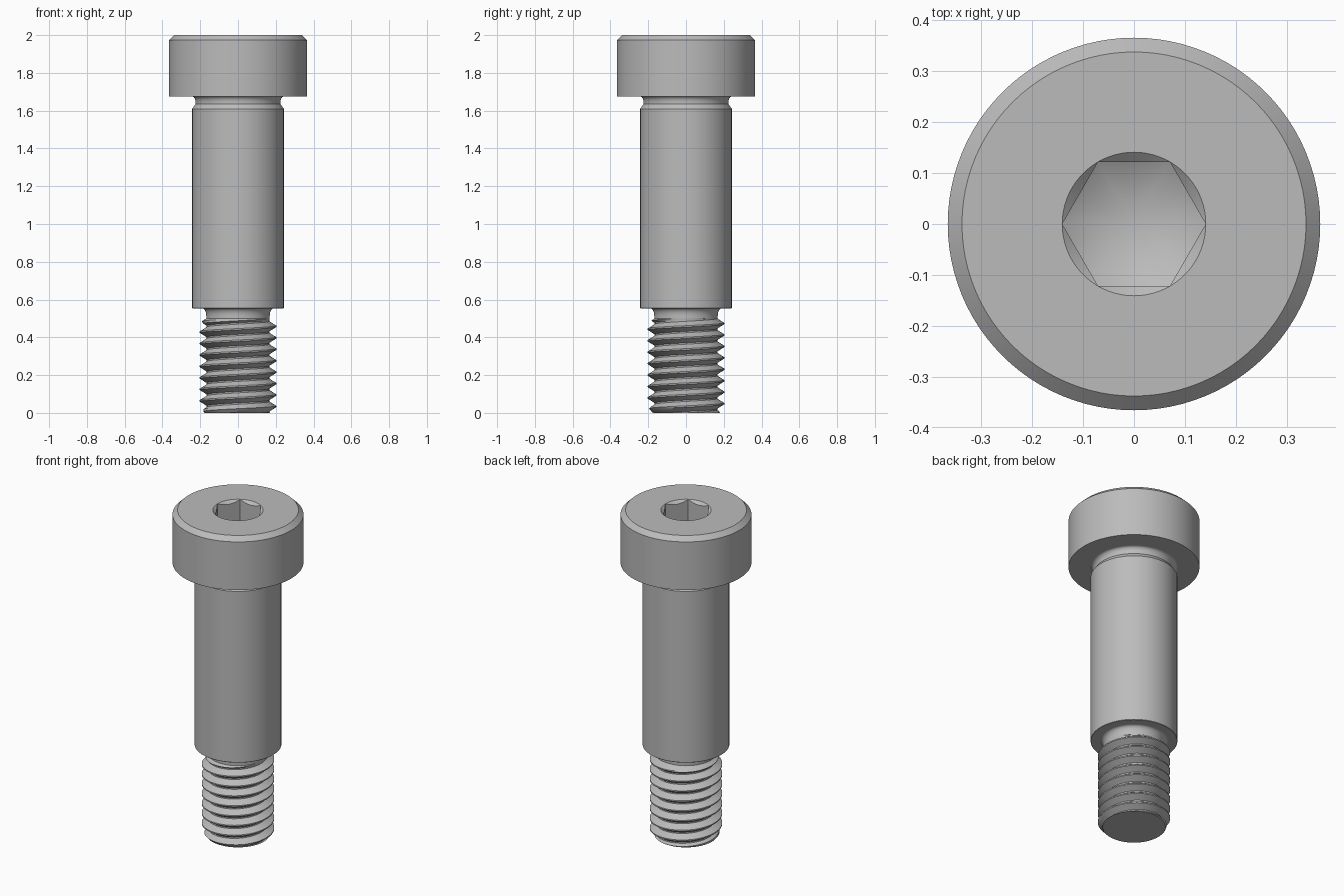
import bpy
import bmesh
import math

if "Cube" in bpy.data.objects:
    bpy.data.objects.remove(bpy.data.objects["Cube"], do_unlink=True)

SEG = 96
TAU = 2 * math.pi

steel = bpy.data.materials.new("plain steel grey")
steel.use_nodes = True
GREY = (0.5, 0.5, 0.5, 1)
steel.diffuse_color = GREY
steel.node_tree.nodes["Principled BSDF"].inputs["Base Color"].default_value = GREY


def make_part(name, rings, sharp=30):
    """Skin a stack of rings, ordered bottom to top; a ring maps an angle to (radius, z)."""
    bm = bmesh.new()
    rows = []
    for ring in rings:
        row = []
        for i in range(SEG):
            a = TAU * i / SEG
            r, z = ring(a)
            row.append(bm.verts.new((r * math.cos(a), r * math.sin(a), z)))
        rows.append(row)
    for low, high in zip(rows, rows[1:]):
        for i in range(SEG):
            j = (i + 1) % SEG
            bm.faces.new((low[i], low[j], high[j], high[i]))
    finish(name, bm, sharp)


def finish(name, bm, sharp):
    bmesh.ops.remove_doubles(bm, verts=bm.verts, dist=0.00005)
    mesh = bpy.data.meshes.new(name)
    bm.to_mesh(mesh)
    bm.free()
    mesh.materials.append(steel)
    obj = bpy.data.objects.new(name, mesh)
    bpy.context.collection.objects.link(obj)
    bpy.ops.object.select_all(action="DESELECT")
    obj.select_set(True)
    bpy.context.view_layer.objects.active = obj
    bpy.ops.object.shade_smooth_by_angle(angle=math.radians(sharp))


def circle(r, z):
    return lambda a: (r, z)


def fillet(r, z, size_r, size_z, steps=6):
    """Concave quarter curve rising from a neck of radius r to a wider face."""
    turns = [math.pi / 2 * i / steps for i in range(steps + 1)]
    return [circle(r + size_r * (1 - math.cos(t)), z + size_z * math.sin(t)) for t in turns]


# Head with a chamfered rim and a countersunk hex socket
CORNER = 0.141
FLAT = CORNER * math.cos(math.pi / 6)


def hexagon(a):
    return FLAT / math.cos(a % (math.pi / 3) - math.pi / 6)


def socket_ring(z, slope):
    return lambda a: (hexagon(a), z - slope * (CORNER - hexagon(a)))


make_part("socket_head", [
    circle(0.245, 1.676), circle(0.366, 1.676), circle(0.366, 1.973),
    circle(0.338, 2), circle(CORNER, 2),
    socket_ring(2, 0.9), socket_ring(1.8, 0.577), circle(0, 1.72)])

# Shoulder with an undercut below the head and a step down to the thread
SHOULDER, STEP, NECK = 0.2425, 0.553, 0.168
make_part("shoulder", [
    circle(0.19, STEP), circle(SHOULDER - 0.002, STEP), circle(SHOULDER, STEP + 0.002),
    circle(SHOULDER, 1.61), circle(0.225, 1.635)] + fillet(0.225, 1.646, 0.02, 0.03))

# Relief neck between thread and shoulder
THREAD_TOP = 0.5
make_part("relief_neck", [circle(NECK, THREAD_TOP)] + fillet(NECK, 0.515, 0.022, STEP - 0.515))

# Right-hand thread: one profile swept along a helix, trimmed at both ends
PITCH, CREST, ROOT = 0.0606, 0.2025, 0.166
PROFILE = [(0, ROOT), (0.12, ROOT), (0.3, 0.183), (0.5, CREST),
           (0.62, CREST), (0.81, 0.183)]


def thread_ring(turn, radius):
    def ring(a):
        z = min(max(PITCH * (turn + a / TAU), 0), THREAD_TOP)
        lead_in = 0.176 + 0.9 * z
        run_out = NECK + 1.6 * (THREAD_TOP - z)
        return min(radius, lead_in, run_out), z
    return ring


bm = bmesh.new()
turns = math.ceil(THREAD_TOP / PITCH) + 1
helix = [thread_ring(t + f, r) for t in range(-1, turns) for f, r in PROFILE]
for low, high in zip(helix, helix[1:]):
    for i in range(SEG):
        corners = []
        for ring, k in ((low, i), (low, i + 1), (high, i + 1), (high, i)):
            a = TAU * k / SEG
            r, z = ring(a)
            corners.append((r * math.cos(a), r * math.sin(a), z))
        heights = [c[2] for c in corners]
        if max(heights) - min(heights) > 0.00001:
            bm.faces.new([bm.verts.new(c) for c in corners])
finish("thread", bm, 35)

# Flat end of the thread
make_part("end_face", [circle(0, 0), circle(0.176, 0)])
